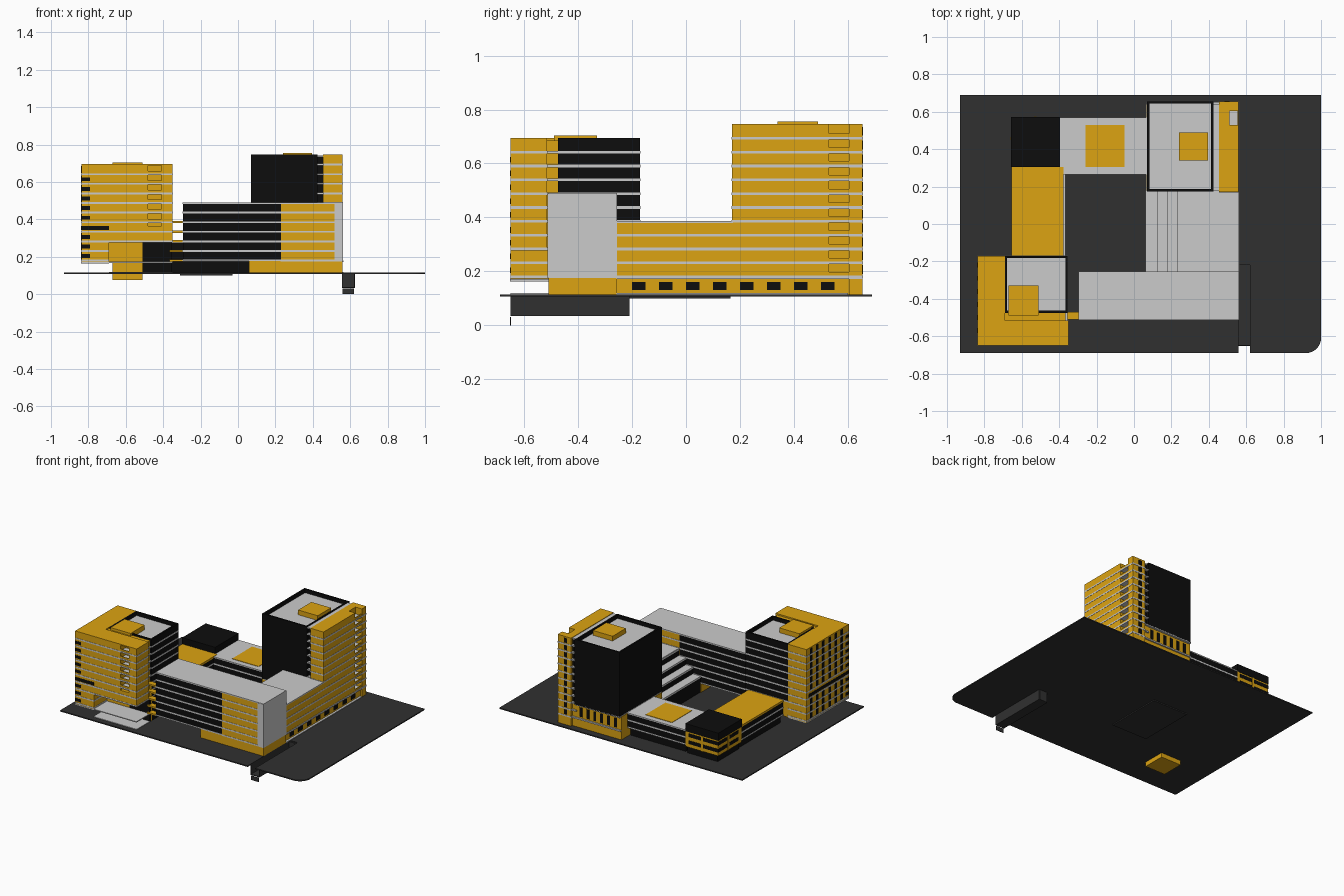
import bpy, bmesh, math

def material(name, c):
    m = bpy.data.materials.new(name)
    m.diffuse_color = (*c, 1)
    return m

YELLOW = material("yellow", (0.72, 0.37, 0.006))
BLACK = material("black", (0.004, 0.004, 0.004))
DARK = material("asphalt", (0.03, 0.03, 0.03))
GREY = None
FLOORS = [0.18 + 0.0513 * i for i in range(12)]

def finish(name, bm, mat):
    me = bpy.data.meshes.new(name)
    bmesh.ops.recalc_face_normals(bm, faces=bm.faces[:])
    bm.to_mesh(me)
    bm.free()
    ob = bpy.data.objects.new(name, me)
    bpy.context.collection.objects.link(ob)
    if mat:
        me.materials.append(mat)
    return ob

def boxes(name, items, mat=GREY):
    """One object from (x0, x1, y0, y1, z0, z1) boxes."""
    bm = bmesh.new()
    for x0, x1, y0, y1, z0, z1 in items:
        for v in bmesh.ops.create_cube(bm, size=1)["verts"]:
            v.co = ((x0 + x1) / 2 + v.co.x * (x1 - x0),
                    (y0 + y1) / 2 + v.co.y * (y1 - y0),
                    (z0 + z1) / 2 + v.co.z * (z1 - z0))
    return finish(name, bm, mat)

def prism(name, pts, z0, z1, mat=GREY):
    bm = bmesh.new()
    f = bm.faces.new([bm.verts.new((x, y, z0)) for x, y in pts])
    r = bmesh.ops.extrude_face_region(bm, geom=[f])
    for v in r["geom"]:
        if isinstance(v, bmesh.types.BMVert):
            v.co.z = z1
    return finish(name, bm, mat)

def slabs(name, x0, x1, y0, y1, z0, z1, out=0.0015):
    boxes(name, [(x0 - out, x1 + out, y0 - out, y1 + out, z - 0.005, z + 0.005)
                 for z in FLOORS if z0 - 0.001 < z < z1 - 0.02])

def banded(name, x0, x1, y0, y1, z0, z1, mat):
    boxes(name, [(x0, x1, y0, y1, z0, z1)], mat)
    slabs(name + "_floor_edges", x0, x1, y0, y1, z0, z1)

def parapet_block(name, x0, x1, y0, y1, z0, z1, mat, depth=0.03, t=0.012):
    """Block with a sunken grey roof inside a parapet."""
    zr = z1 - depth
    boxes(name, [(x0, x1, y0, y1, z0, zr),
                 (x0, x1, y0, y0 + t, zr, z1), (x0, x1, y1 - t, y1, zr, z1),
                 (x0, x0 + t, y0 + t, y1 - t, zr, z1), (x1 - t, x1, y0 + t, y1 - t, zr, z1)], mat)
    boxes(name + "_roof", [(x0 + t, x1 - t, y0 + t, y1 - t, zr, zr + 0.004)])

# Ground with ramp slot and one rounded corner
pts = [(-0.93, 0.69), (-0.93, -0.69), (0.56, -0.69), (0.56, -0.21), (0.62, -0.21), (0.62, -0.69)]
pts += [(0.92 + 0.08 * math.sin(a), -0.61 - 0.08 * math.cos(a))
        for a in [math.pi / 2 * i / 8 for i in range(9)]]
pts += [(1.0, 0.69)]
prism("ground", pts, 0.107, 0.115, DARK)
boxes("courtyard_base", [(-0.31, -0.03, -0.25, 0.165, 0.099, 0.11)], DARK)

# Sunken garage ramp
boxes("ramp", [(0.56, 0.62, -0.65, -0.21, 0.034, 0.04), (0.555, 0.56, -0.65, -0.215, 0.034, 0.11),
               (0.62, 0.625, -0.65, -0.215, 0.034, 0.11), (0.56, 0.62, -0.22, -0.21, 0.034, 0.11),
               (0.56, 0.62, -0.652, -0.648, 0.0, 0.03)], DARK)

# South-west tower: black core, yellow L-shaped front
T = 0.695
parapet_block("sw_tower_core", -0.69, -0.355, -0.475, -0.17, 0.28, T, BLACK)
slabs("sw_tower_core_floor_edges", -0.69, -0.355, -0.475, -0.17, 0.28, T)
boxes("sw_tower_joint", [(-0.69, -0.365, -0.52, -0.475, 0.28, T - 0.01)], YELLOW)
slabs("sw_tower_joint_floor_edges", -0.69, -0.357, -0.515, -0.475, 0.28, T, 0.001)
banded("sw_tower_west_wing", -0.838, -0.69, -0.65, -0.17, 0.17, T, YELLOW)
boxes("sw_tower_south_wing", [(-0.69, -0.48, -0.65, -0.515, 0.28, T), (-0.41, -0.35, -0.65, -0.515, 0.28, T),
                              (-0.48, -0.41, -0.59, -0.515, 0.28, T), (-0.48, -0.41, -0.65, -0.59, 0.28, 0.365),
                              (-0.48, -0.41, -0.65, -0.59, T - 0.008, T)], YELLOW)
slabs("sw_tower_south_floor_edges", -0.689, -0.35, -0.65, -0.515, 0.28, T)
boxes("sw_tower_balcony_fronts", [(-0.48, -0.41, -0.649, -0.644, z + 0.005, z + 0.018)
                                  for z in FLOORS[4:10]], YELLOW)
boxes("sw_tower_underside", [(-0.84, -0.69, -0.652, -0.17, 0.163, 0.172),
                             (-0.69, -0.35, -0.652, -0.5, 0.168, 0.174)])
boxes("sw_tower_lower_yellow", [(-0.69, -0.51, -0.5, -0.17, 0.17, 0.28)], YELLOW)
boxes("sw_tower_lower_glass", [(-0.51, -0.352, -0.5, -0.17, 0.115, 0.28)], BLACK)
boxes("sw_tower_service_shaft", [(-0.67, -0.51, -0.49, -0.33, 0.075, 0.17),
                                 (-0.67, -0.51, -0.49, -0.33, T - 0.03, 0.703)], YELLOW)
boxes("sw_tower_entry_steps", [(-0.69, -0.35, -0.65, -0.5, 0.115, 0.119)])

# Window slits of the south-west tower
win = []
for i, z in enumerate(FLOORS[:10]):
    if i == 3:
        win += [(-0.84, -0.69, -0.652, -0.6, z + 0.009, z + 0.031), (-0.84, -0.8, -0.65, -0.19, z + 0.009, z + 0.031)]
        continue
    win += [(-0.84, -0.79, -0.652, -0.61, z + 0.014, z + 0.034)] if i < 9 else []
    win += [(-0.84, -0.82, y - 0.013, y + 0.013, z + 0.006, z + 0.045)
            for y in (-0.57, -0.5, -0.43, -0.36, -0.29, -0.22) if i < 10]
boxes("sw_tower_windows", win, BLACK)

# South bar
B = 0.487
banded("south_bar_glass", -0.295, 0.23, -0.51, -0.257, 0.185, B, BLACK)
banded("south_bar_yellow", 0.23, 0.515, -0.51, -0.257, 0.175, B, YELLOW)
boxes("south_bar_end_wall", [(0.515, 0.562, -0.513, -0.255, 0.175, B)])
boxes("south_bar_roof", [(-0.296, 0.562, -0.512, -0.255, B - 0.004, B + 0.004),
                         (-0.296, 0.23, -0.512, -0.255, 0.178, 0.187)])
boxes("south_bar_ground_floor", [(0.06, 0.56, -0.51, -0.255, 0.115, 0.178)], YELLOW)

# Bridges between the south bar and the south-west tower
boxes("link_bridges", [(-0.365, -0.295, -0.51, -0.47, z - 0.006, z + 0.006)
                       for z in (0.18, 0.231, 0.283, 0.334, 0.386)], YELLOW)
boxes("link_column", [(-0.365, -0.352, -0.485, -0.47, 0.115, 0.39)], YELLOW)

# East wing stepping down to the courtyard
for i, x in enumerate((0.235, 0.18, 0.125, 0.065)):
    top = 0.385 - 0.0513 * i
    x1 = 0.54 if i == 0 else (0.235, 0.18, 0.125)[i - 1]
    boxes(f"east_step_{i + 1}", [(x, x1, -0.257, 0.178, 0.115, top - 0.008)], BLACK)
    boxes(f"east_terrace_{i + 1}", [(x - 0.003, x1 + 0.003, -0.257, 0.178, top - 0.012, top)])
banded("east_facade", 0.53, 0.56, -0.257, 0.17, 0.18, 0.384, YELLOW)
boxes("east_roof", [(0.235, 0.561, -0.257, 0.175, 0.379, 0.387)])
boxes("east_ground_floor", [(0.45, 0.548, -0.257, 0.63, 0.115, 0.175)], YELLOW)
boxes("east_ground_slab", [(0.45, 0.563, -0.257, 0.655, 0.172, 0.18),
                           (0.5, 0.563, -0.257, 0.6, 0.115, 0.12)])
boxes("east_ground_windows", [(0.54, 0.55, -0.2 + 0.1 * i, -0.15 + 0.1 * i, 0.13, 0.16)
                              for i in range(8)], BLACK)

# North-east tower: black box, yellow slab with balconies
N = 0.747
parapet_block("ne_tower_core", 0.07, 0.425, 0.175, 0.655, 0.28, N, BLACK)
boxes("ne_tower_roof_box", [(0.24, 0.395, 0.34, 0.49, N - 0.03, 0.755)], YELLOW)
boxes("ne_tower_joint", [(0.425, 0.455, 0.2, 0.635, 0.115, N - 0.012)], BLACK)
slabs("ne_tower_joint_floors", 0.42, 0.46, 0.18, 0.65, 0.18, N)
boxes("ne_tower_joint_roof", [(0.42, 0.456, 0.176, 0.64, N - 0.012, N - 0.004)])
boxes("ne_tower_slab", [(0.455, 0.56, 0.17, 0.53, 0.18, N), (0.455, 0.51, 0.53, 0.605, 0.18, N),
                        (0.455, 0.56, 0.605, 0.655, 0.115, N)], YELLOW)
slabs("ne_tower_slab_floor_edges", 0.455, 0.56, 0.17, 0.655, 0.18, N)
boxes("ne_tower_balcony_fronts", [(0.554, 0.559, 0.53, 0.605, z + 0.005, z + 0.018)
                                  for z in FLOORS[:11]], YELLOW)
boxes("ne_tower_windows", [(0.485, 0.51, 0.64, 0.657, z + 0.01, z + 0.043)
                           for z in FLOORS[:11]], BLACK)
boxes("ne_tower_base", [(0.065, 0.455, 0.18, 0.64, 0.115, 0.28)], YELLOW)
boxes("ne_tower_base_slab", [(0.065, 0.456, 0.178, 0.65, 0.175, 0.185),
                             (0.068, 0.427, 0.178, 0.655, 0.275, 0.285)])
boxes("ne_tower_base_windows", [(0.1 + 0.055 * i, 0.122 + 0.055 * i, 0.6, 0.642, 0.195, 0.262)
                                for i in range(6)], BLACK)

# North wing with rooftop skylight
banded("north_wing", -0.4, 0.068, 0.268, 0.568, 0.175, 0.278, BLACK)
boxes("north_wing_roof", [(-0.4, 0.07, 0.265, 0.57, 0.275, 0.283)])
boxes("north_wing_skylight", [(-0.26, -0.05, 0.305, 0.53, 0.28, 0.286)], YELLOW)
boxes("north_wing_ground_floor", [(-0.38, 0.06, 0.29, 0.545, 0.115, 0.18)], BLACK)

# North-west pavilion: black cap over yellow bands
boxes("nw_cap", [(-0.657, -0.395, 0.305, 0.572, 0.275, 0.33)], BLACK)
boxes("nw_body", [(-0.655, -0.397, 0.305, 0.57, 0.165, 0.275)], YELLOW)
boxes("nw_windows", [(-0.657, -0.42, 0.34, 0.572, z, z + 0.025) for z in (0.19, 0.24)], BLACK)
boxes("nw_mullions", [(-0.659, -0.64, 0.45, 0.465, 0.165, 0.275),
                      (-0.535, -0.52, 0.56, 0.574, 0.165, 0.275)], YELLOW)
boxes("nw_base", [(-0.64, -0.4, 0.31, 0.555, 0.115, 0.165)], BLACK)

# West link with yellow roof
banded("west_link", -0.653, -0.382, -0.17, 0.305, 0.175, 0.276, BLACK)
boxes("west_link_roof", [(-0.656, -0.378, -0.17, 0.305, 0.272, 0.285)], YELLOW)
boxes("west_link_base", [(-0.63, -0.4, -0.17, 0.31, 0.115, 0.176)], BLACK)
boxes("west_link_edge", [(-0.38, -0.367, -0.17, 0.265, 0.175, 0.183)])
